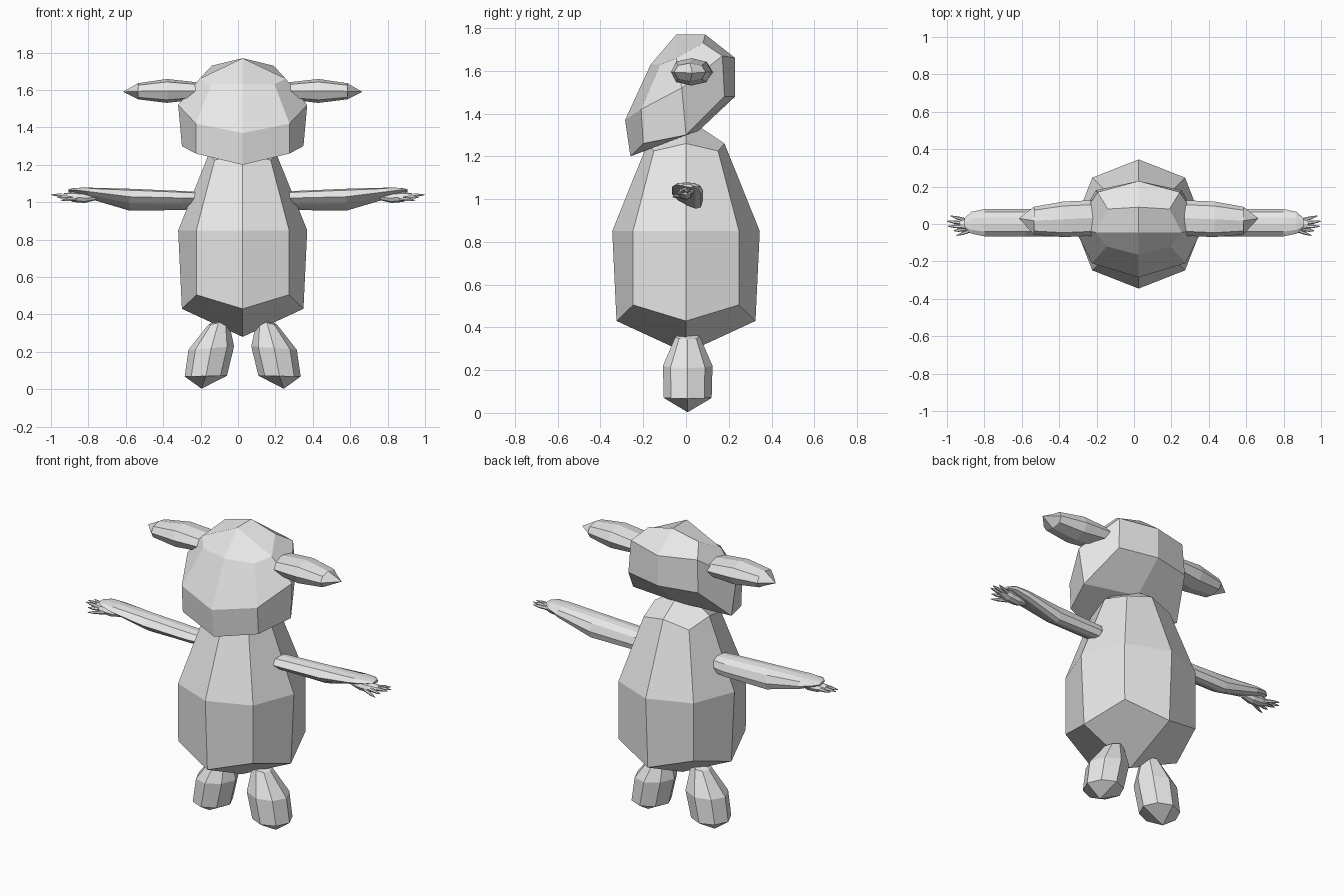
import bpy, bmesh, math
from mathutils import Vector

if "Cube" in bpy.data.objects:
    bpy.data.objects.remove(bpy.data.objects["Cube"])

CX = 0.025  # sideways offset of body, head, ears and legs
mat = bpy.data.materials.new("light grey")
mat.diffuse_color = (0.8, 0.8, 0.8, 1)
mat.use_nodes = True
mat.node_tree.nodes["Principled BSDF"].inputs["Base Color"].default_value = mat.diffuse_color


def finish(name, bm):
    bmesh.ops.recalc_face_normals(bm, faces=bm.faces)
    me = bpy.data.meshes.new(name)
    bm.to_mesh(me)
    bm.free()
    me.materials.append(mat)
    ob = bpy.data.objects.new(name, me)
    bpy.context.collection.objects.link(ob)
    return ob


def skin(bm, rings):
    """Join rings of points with quads."""
    rows = [[bm.verts.new(p) for p in r] for r in rings]
    for a, b in zip(rows, rows[1:]):
        for i in range(len(a)):
            j = (i + 1) % len(a)
            bm.faces.new((a[i], a[j], b[j], b[i]))
    return rows


def block(name, start, rings, end):
    """Rounded block: eight-point rings, each end closed by four quads."""
    bm = bmesh.new()
    rows = skin(bm, rings)
    for row, tip in ((rows[0], start), (rows[-1], end)):
        c = bm.verts.new(tip)
        for i in range(0, 8, 2):
            bm.faces.new((row[i], row[i + 1], row[(i + 2) % 8], c))
    return finish(name, bm)


def mirrored_ring(half):
    """Front middle, front corner, side, back corner, back middle -> full ring."""
    right = [(CX + x, y, z) for x, y, z in half]
    left = [(CX - x, y, z) for x, y, z in half[3:0:-1]]
    return right + left


def level(mid, corner, z_mid, z_corner):
    return mirrored_ring([(0, -mid, z_mid), (corner, -corner, z_corner), (mid, 0, z_mid),
                          (corner, corner, z_corner), (0, mid, z_mid)])


# Body
block("body", (CX, 0, 0.28),
      [level(0.325, 0.247, 0.43, 0.505), level(0.345, 0.248, 0.85, 0.85),
       level(0.18, 0.15, 1.26, 1.225)], (CX, 0, 1.38))

# Head, tilted forward
block("head", (CX, 0.06, 1.32), [
    mirrored_ring([(0, -0.26, 1.2), (0.25, -0.2, 1.26), (0.325, 0, 1.3),
                   (0.23, 0.18, 1.48), (0, 0.23, 1.48)]),
    mirrored_ring([(0, -0.285, 1.37), (0.25, -0.21, 1.42), (0.345, -0.02, 1.52),
                   (0.22, 0.17, 1.67), (0, 0.23, 1.66)]),
    mirrored_ring([(0, -0.165, 1.63), (0.17, -0.12, 1.63), (0.23, -0.045, 1.66),
                   (0.165, 0.08, 1.73), (0, 0.09, 1.77)]),
], (CX, -0.045, 1.77))


def leg_ring(cx, z, rx, ry, tilt):
    pts = []
    for i in range(8):
        a = i * math.pi / 4
        k = 1.0 if i % 2 == 0 else 0.98
        x = rx * k * math.cos(a)
        pts.append((cx + x, 0.008 + ry * k * math.sin(a), z + tilt * x))
    return pts


def ear_ring(x, cy, cz, ry, rz):
    pts = []
    for i in range(8):
        a = i * math.pi / 4
        k = 1.0 if i % 2 == 0 else 1.06
        pts.append((x, cy + ry * k * math.cos(a), cz + rz * k * math.sin(a)))
    return pts


def flip(p):
    return (2 * CX - p[0], p[1], p[2])


# Legs and ears, one per side
leg = ((0.245, 0.008, 0.003),
       [leg_ring(0.222, 0.07, 0.113, 0.112, -0.02), leg_ring(0.193, 0.22, 0.122, 0.116, -0.08),
        leg_ring(0.155, 0.355, 0.055, 0.058, -0.2)], (0.15, 0.008, 0.385))
ear = ((0.2, 0.03, 1.6),
       [ear_ring(0.27, 0.032, 1.595, 0.095, 0.046), ear_ring(0.43, 0.025, 1.595, 0.095, 0.064),
        ear_ring(0.585, 0.018, 1.593, 0.074, 0.043)], (0.665, 0.03, 1.59))
for part, (start, rings, end) in (("leg", leg), ("ear", ear)):
    block("right_" + part, start, rings, end)
    block("left_" + part, flip(start), [[flip(p) for p in r] for r in rings], flip(end))

# Sleeve cross-section (y, z): a drop hanging toward the back
SECTION = [(-0.04, 1.065), (0.0, 1.073), (0.035, 1.068), (0.065, 1.045), (0.08, 1.0),
           (0.07, 0.962), (0.045, 0.955), (0.005, 0.97), (-0.035, 0.995), (-0.066, 1.03)]


def sleeve_ring(x, top, bottom, wide):
    return [(x, 0.005 + (y - 0.005) * wide,
             bottom + (z - 0.955) / 0.118 * (top - bottom)) for y, z in SECTION]


def oval(x, cy, cz, ry, rz, n=8):
    return [(x, cy + ry * math.cos(i * math.tau / n), cz + rz * math.sin(i * math.tau / n))
            for i in range(n)]


def tube(name, rings, side):
    bm = bmesh.new()
    rows = skin(bm, [[(side * x, y, z) for x, y, z in r] for r in rings])
    bm.faces.new(rows[0])
    bm.faces.new(rows[-1])
    return finish(name, bm)


# Finger: base (x, y, z), tip (x, y, z)
FINGERS = [((0.9, 0.02, 1.03), (0.98, 0.043, 1.04)),
           ((0.91, 0.004, 1.035), (1.0, 0.015, 1.04)),
           ((0.91, -0.014, 1.035), (0.995, -0.012, 1.04)),
           ((0.9, -0.028, 1.03), (0.965, -0.036, 1.025)),
           ((0.86, -0.03, 1.02), (0.95, -0.062, 1.01))]

# Arms: sleeve tapering up to the wrist, palm and fingers
for side, word in ((1, "right"), (-1, "left")):
    tube(word + "_sleeve", [sleeve_ring(0.21, 1.055, 0.965, 0.85),
                            sleeve_ring(0.3, 1.06, 0.958, 1),
                            sleeve_ring(0.58, 1.072, 0.955, 1),
                            sleeve_ring(0.8, 1.078, 1.02, 1),
                            sleeve_ring(0.87, 1.077, 1.045, 0.8),
                            sleeve_ring(0.905, 1.07, 1.055, 0.35)], side)
    tube(word + "_palm", [oval(0.76, 0, 1.025, 0.02, 0.014), oval(0.82, 0, 1.023, 0.032, 0.027),
                          oval(0.88, -0.002, 1.028, 0.036, 0.027),
                          oval(0.93, 0, 1.034, 0.026, 0.014)], side)
    for n, (base, tip) in enumerate(FINGERS):
        a, b = Vector(base), Vector(tip)
        rings = [oval(*a.lerp(b, t), r, r, 6) for t, r in ((0, 0.011), (0.6, 0.009), (1, 0.002))]
        tube(f"{word}_finger_{n + 1}", rings, side)
